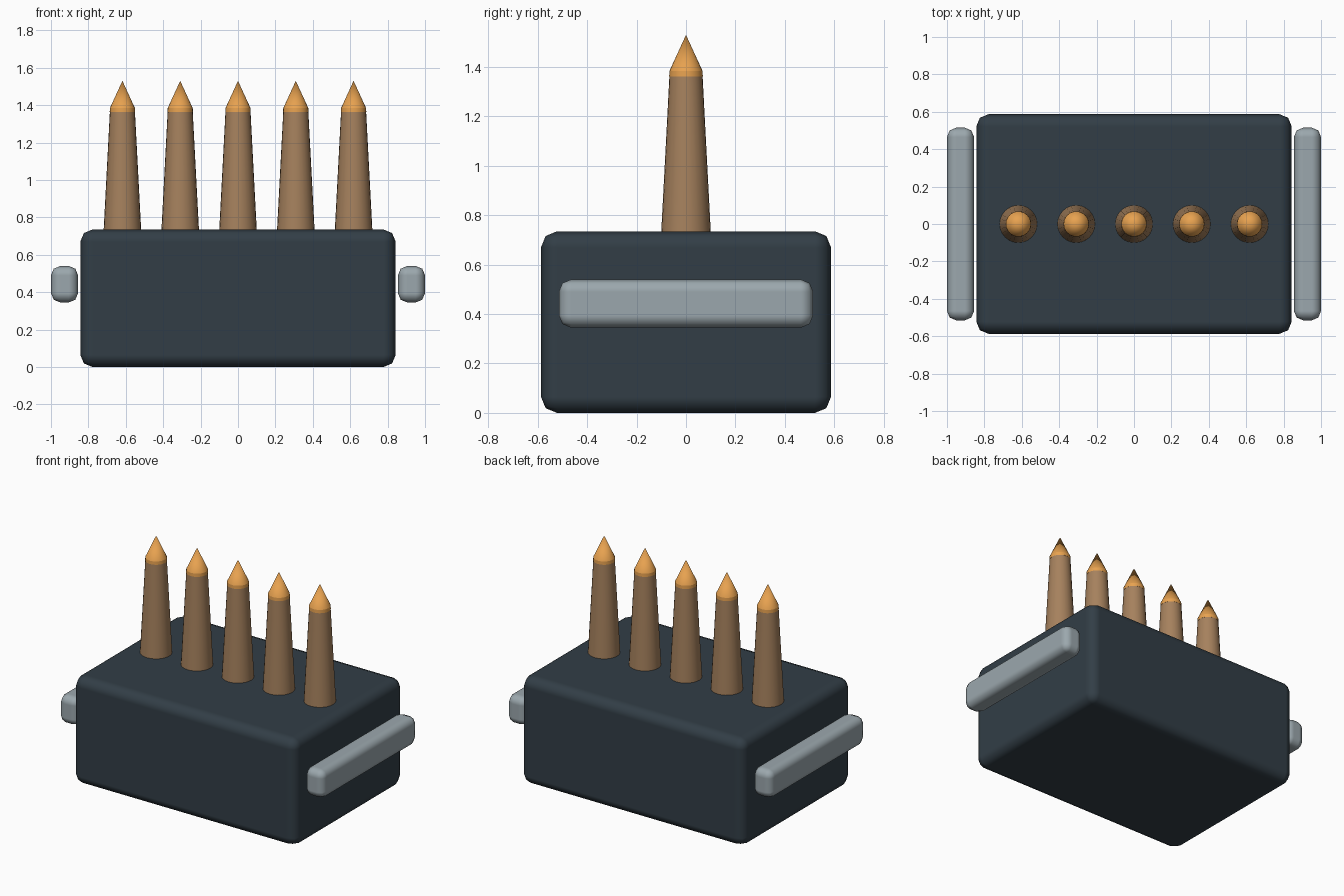
import bpy, math

if "Cube" in bpy.data.objects:
    bpy.data.objects.remove(bpy.data.objects["Cube"])


def material(name, color):
    m = bpy.data.materials.new(name)
    m.diffuse_color = (*color, 1)
    m.use_nodes = True
    m.node_tree.nodes["Principled BSDF"].inputs["Base Color"].default_value = m.diffuse_color
    return m


DARK = material("dark_slate", (0.032, 0.048, 0.062))
STEEL = material("rail_grey", (0.33, 0.39, 0.42))
BROWN = material("casing_brown", (0.38, 0.22, 0.11))
ORANGE = material("tip_orange", (0.80, 0.36, 0.08))


def rounded_box(name, lo, hi, bevel, mat):
    center = [(a + b) / 2 for a, b in zip(lo, hi)]
    bpy.ops.mesh.primitive_cube_add(size=1, location=center)
    ob = bpy.context.object
    ob.name = name
    ob.scale = [b - a for a, b in zip(lo, hi)]
    bpy.ops.object.transform_apply(location=False, rotation=False, scale=True)
    mod = ob.modifiers.new("rounded_edges", "BEVEL")
    mod.width = bevel
    mod.segments = 2
    mod.harden_normals = True
    bpy.ops.object.shade_smooth()
    ob.data.materials.append(mat)
    return ob


def cone(name, x, z0, z1, r0, r1, mat):
    bpy.ops.mesh.primitive_cone_add(vertices=24, radius1=r0, radius2=r1,
                                    depth=z1 - z0, location=(x, 0, (z0 + z1) / 2))
    ob = bpy.context.object
    ob.name = name
    bpy.ops.object.shade_smooth_by_angle(angle=math.radians(30))
    ob.data.materials.append(mat)
    return ob


# main block
rounded_box("body", (-0.843, -0.587, 0), (0.843, 0.587, 0.735), 0.065, DARK)

# side rails
for side, x0 in (("left", -1.0), ("right", 0.855)):
    rounded_box(side + "_rail", (x0, -0.515, 0.345), (x0 + 0.145, 0.515, 0.54), 0.05, STEEL)

# row of tapered posts with collars and pointed tips
for i in range(5):
    x = (i - 2) * 0.309
    cone(f"post_{i + 1}", x, 0.70, 1.375, 0.102, 0.0665, BROWN)
    cone(f"collar_{i + 1}", x, 1.362, 1.384, 0.068, 0.067, ORANGE)
    cone(f"tip_{i + 1}", x, 1.384, 1.53, 0.067, 0, ORANGE)
